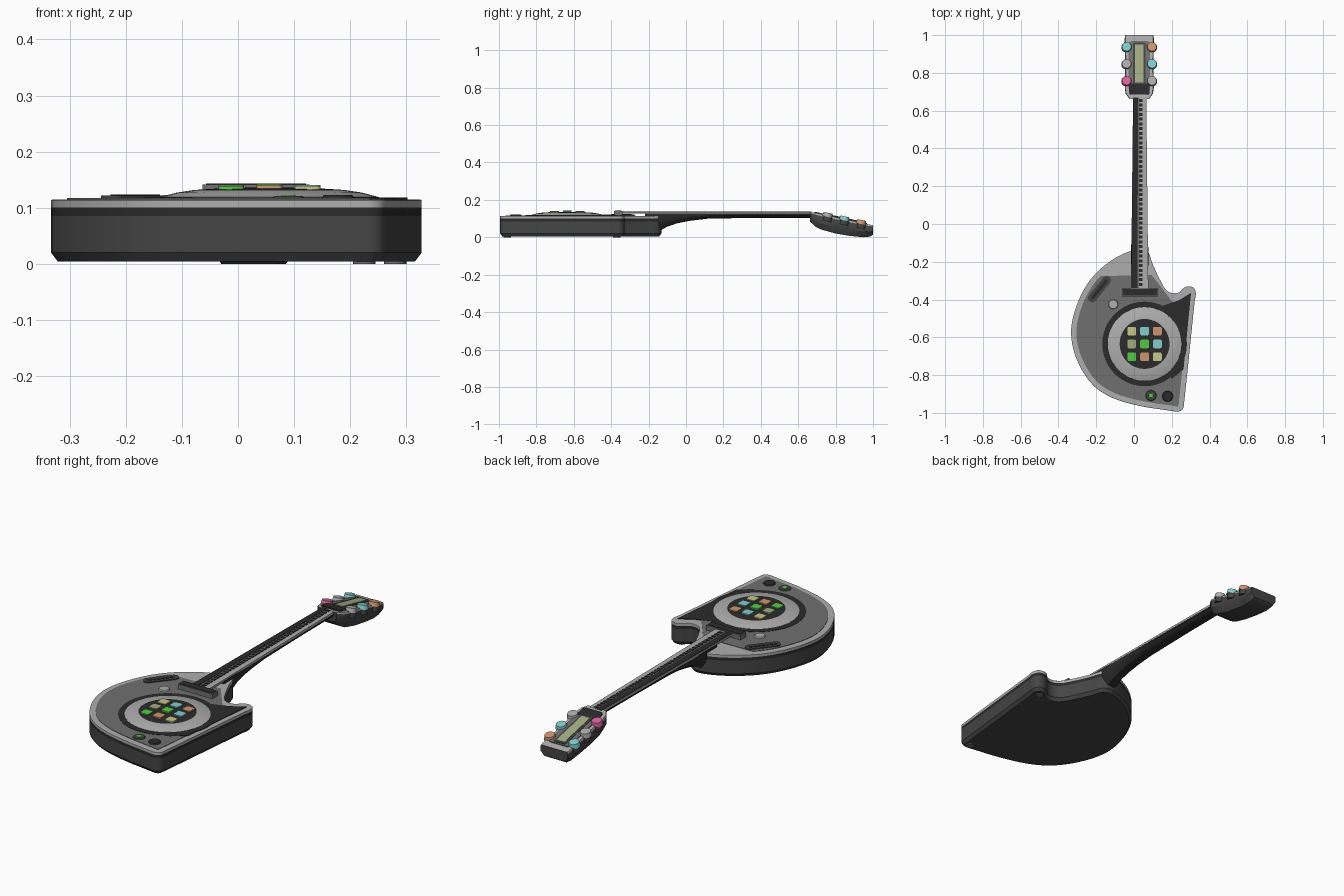
import bpy, bmesh, math
from mathutils import Vector, Matrix

if "Cube" in bpy.data.objects:
    bpy.data.objects.remove(bpy.data.objects["Cube"])

def material(name, r, g, b):
    m = bpy.data.materials.new(name)
    m.diffuse_color = (r, g, b, 1)
    m.use_nodes = True
    m.node_tree.nodes["Principled BSDF"].inputs["Base Color"].default_value = m.diffuse_color
    return m

LIGHT = material("light_grey", .42, .42, .42)
MID = material("mid_grey", .16, .16, .16)
DARK = material("dark_grey", .06, .06, .06)
BLACK = material("black", .024, .024, .024)
GREEN = material("green", .08, .60, .05)
CYAN = material("cyan", .22, .62, .62)
ORANGE = material("orange", .62, .30, .15)
YELLOW = material("yellow", .58, .58, .24)
OLIVE = material("olive", .36, .42, .22)
PINK = material("pink", .72, .12, .35)

def finish(name, bm, mats):
    bmesh.ops.recalc_face_normals(bm, faces=bm.faces)
    me = bpy.data.meshes.new(name)
    bm.to_mesh(me)
    bm.free()
    for m in mats:
        me.materials.append(m)
    ob = bpy.data.objects.new(name, me)
    bpy.context.collection.objects.link(ob)
    return ob

def loft(name, rings, mats, bands=None, caps=(0, 0)):
    """Skin a stack of equal rings; bands gives a material index per band."""
    bm = bmesh.new()
    vs = [[bm.verts.new(p) for p in r] for r in rings]
    n = len(rings[0])
    for k in range(len(vs) - 1):
        for i in range(n):
            j = (i + 1) % n
            f = bm.faces.new((vs[k][i], vs[k][j], vs[k + 1][j], vs[k + 1][i]))
            f.material_index = bands[k] if bands else 0
    bm.faces.new(vs[0][::-1]).material_index = caps[0]
    bm.faces.new(vs[-1]).material_index = caps[1]
    return finish(name, bm, mats)

def plate(name, pts, z0, z1, mat):
    return loft(name, [[(x, y, z) for x, y in pts] for z in (z0, z1)], [mat])

def box(name, loc, size, mat, rot=None, bevel=0):
    bm = bmesh.new()
    bmesh.ops.create_cube(bm, size=1)
    bmesh.ops.scale(bm, vec=size, verts=bm.verts)
    if bevel:
        edges = [e for e in bm.edges if abs(e.verts[0].co.z - e.verts[1].co.z) > 1e-5]
        bmesh.ops.bevel(bm, geom=edges, offset=bevel, segments=4, affect='EDGES', profile=.5)
    bm.transform(Matrix.Translation(loc) @ (rot or Matrix()))
    return finish(name, bm, [mat])

def disc(name, loc, r, h, mat, rot=None, top=.85):
    bm = bmesh.new()
    bmesh.ops.create_cone(bm, cap_ends=True, segments=24, radius1=r, radius2=r * top, depth=h)
    bm.transform(Matrix.Translation(loc) @ (rot or Matrix()))
    return finish(name, bm, [mat])

def smooth_loop(pts, steps=5):
    """Closed Hermite curve, tangents scaled to each segment."""
    p = [Vector(q) for q in pts]
    n, out = len(p), []
    tan = [(p[(i + 1) % n] - p[i - 1]).normalized() for i in range(n)]
    for i in range(n):
        a, b = p[i], p[(i + 1) % n]
        L = (b - a).length
        for s in range(steps):
            t = s / steps
            out.append(a * (2*t**3 - 3*t*t + 1) + tan[i] * L * (t**3 - 2*t*t + t)
                       + b * (3*t*t - 2*t**3) + tan[(i + 1) % n] * L * (t**3 - t*t))
    return out

def inset(pts, d):
    out = []
    for i, p in enumerate(pts):
        t = (pts[(i + 1) % len(pts)] - pts[i - 1]).normalized()
        out.append(p + Vector((-t.y, t.x)) * d)
    return out

# Body: one outline stacked in coloured bands
outline = smooth_loop([
    (-.01, -.14), (-.13, -.20), (-.235, -.30), (-.307, -.44), (-.333, -.58), (-.302, -.72),
    (-.22, -.85), (-.115, -.92), (.03, -.963), (.19, -.988), (.235, -.993), (.258, -.98),
    (.265, -.95), (.321, -.41), (.327, -.365), (.312, -.335), (.272, -.333), (.23, -.365),
    (.177, -.355), (.135, -.29), (.098, -.21), (.066, -.14)])
layers = [(.012, .004), (0, .02), (0, .085), (0, .10), (0, .113), (.003, .115)]
loft("body", [[(q.x, q.y, z) for q in inset(outline, d)] for d, z in layers],
     [DARK, BLACK, LIGHT], bands=[0, 0, 1, 2, 2], caps=(0, 2))

# Top panels
panel = [q for q in inset(outline, .028) if q.y < -.27 and not (q.x > .1 and q.y > -.45)]
plate("top_panel", panel, .112, .117, MID)
plate("dark_side_panel", [(.302, -.365), (.235, -.405), (.13, -.44), (.10, -.62), (.2, -.82),
                          (.262, -.77)], .113, .1182, BLACK)

# Round control dome with pads
CX, CY = .056, -.635
def ring(r, z, n=48):
    return [(CX + r * math.cos(2 * math.pi * i / n), CY + r * math.sin(2 * math.pi * i / n), z)
            for i in range(n)]
loft("dome_surround", [ring(.224, .113), ring(.224, .1185)], [BLACK])
loft("dome", [ring(.197, .114), ring(.195, .119), ring(.165, .127), ring(.132, .132),
              ring(.128, .132), ring(.08, .135), ring(.02, .136)],
     [LIGHT, BLACK], bands=[0, 0, 0, 1, 1, 1], caps=(0, 1))
pads = [[YELLOW, CYAN, ORANGE], [OLIVE, GREEN, CYAN], [GREEN, ORANGE, YELLOW]]
for r in range(3):
    for c in range(3):
        z = .138 - .002 * ((r != 1) + (c != 1))
        box(f"pad_{r}_{c}", (CX + (c - 1) * .068, CY + (1 - r) * .068, z), (.046, .046, .009),
            pads[r][c], bevel=.008)

# Small controls on the body
box("touch_strip", (-.183, -.345, .118), (.165, .045, .008), DARK,
    Matrix.Rotation(math.atan2(.13, .105), 4, 'Z'), .02)
box("touch_strip_slot", (-.183, -.345, .1195), (.13, .016, .008), BLACK,
    Matrix.Rotation(math.atan2(.13, .105), 4, 'Z'), .007)
disc("selector_knob", (-.11, -.425, .119), .027, .008, LIGHT)
disc("power_button", (.09, -.908, .118), .03, .006, DARK)
disc("power_lamp", (.09, -.908, .1205), .014, .005, GREEN)
disc("volume_knob", (.178, -.912, .119), .03, .008, BLACK)

# Feet under the right edge
for i, (x, y) in enumerate([(.28, -.37), (.225, -.955)]):
    disc(f"foot_{i}", (x, y, .004), .02, .008, MID, top=1)

# Neck with curved heel
NX = .03
sections = [(-.22, .046, .03), (-.13, .046, .04), (-.10, .044, .057), (-.05, .042, .074),
            (.02, .041, .088), (.12, .04, .100), (.40, .037, .104), (.68, .035, .104)]
shape = [(-1, 1), (-1, .6), (-.85, .3), (-.45, 0), (.45, 0), (.85, .3), (1, .6), (1, 1)]
loft("neck", [[(NX + u * w, y, b + v * (.128 - b)) for u, v in shape]
              for y, w, b in sections], [BLACK])

# Fingerboard, strips and fret keys
def strip(name, u0, u1, z0, z1, mat):
    a, b = .046, .035
    plate(name, [(NX + u0 * a, -.345), (NX + u1 * a, -.345),
                 (NX + u1 * b, .67), (NX + u0 * b, .67)], z0, z1, mat)
strip("fingerboard", -1, 1, .126, .136, LIGHT)
strip("fingerboard_dark_strip", -.97, -.25, .134, .138, BLACK)
strip("fingerboard_mid_strip", -.25, -.05, .134, .1365, MID)
for i in range(40):
    box(f"fret_key_{i}", (NX + .006, -.32 + i * .025, .136), (.02, .016, .005), BLACK)
box("neck_plate_rim", (.032, -.362, .126), (.19, .044, .03), MID)
box("neck_plate", (.032, -.362, .129), (.178, .034, .028), BLACK)

# Headstock tilted back
def top_z(y):
    return .137 - .2147 * (y - .66)
head = [(.662, .052, .085), (.69, .072, .058), (.72, .077, .042), (.80, .075, .020),
        (.88, .075, .007), (.95, .077, 0), (.985, .077, .004), (1.0, .075, .014)]
hshape = [(-.95, 1), (-1, .88), (-1, .4), (-.75, 0), (.75, 0), (1, .4), (1, .88), (.95, 1)]
hx = .028
stock = loft("headstock", [[(hx + u * w, y, b + v * (top_z(y) - b)) for u, v in hshape]
                           for y, w, b in head], [DARK, LIGHT])
for f in stock.data.polygons:
    if f.normal.z > .3:
        f.material_index = 1

TILT = Matrix.Rotation(math.atan(-.2147), 4, 'X')
def on_head(y, lift):
    return top_z(y) + lift
box("head_panel", (hx, .835, on_head(.835, .001)), (.112, .27, .006), MID, TILT, .012)
box("head_black_panel", (hx, .715, on_head(.715, .002)), (.108, .06, .007), BLACK, TILT, .012)
box("screen_frame", (hx, .85, on_head(.85, .003)), (.066, .225, .006), DARK, TILT, .008)
box("screen", (hx, .85, on_head(.85, .005)), (.044, .205, .006), OLIVE, TILT)

# Tuning knobs, left column then right column
knobs = [(-.039, (CYAN, LIGHT, PINK)), (.095, (ORANGE, CYAN, LIGHT))]
for x, cols in knobs:
    for y, col in zip((.937, .847, .757), cols):
        tag = f"{'left' if x < 0 else 'right'}_{int(y * 1000)}"
        disc(f"knob_{tag}", (x, y, on_head(y, .004)), .028, .022, col, TILT)
        disc(f"knob_base_{tag}", (x, y, on_head(y, -.018)), .024, .026, DARK, TILT, 1)

# Smooth shading with crisp edges
bpy.ops.object.select_all(action='SELECT')
bpy.context.view_layer.objects.active = stock
bpy.ops.object.shade_smooth_by_angle(angle=math.radians(30))
